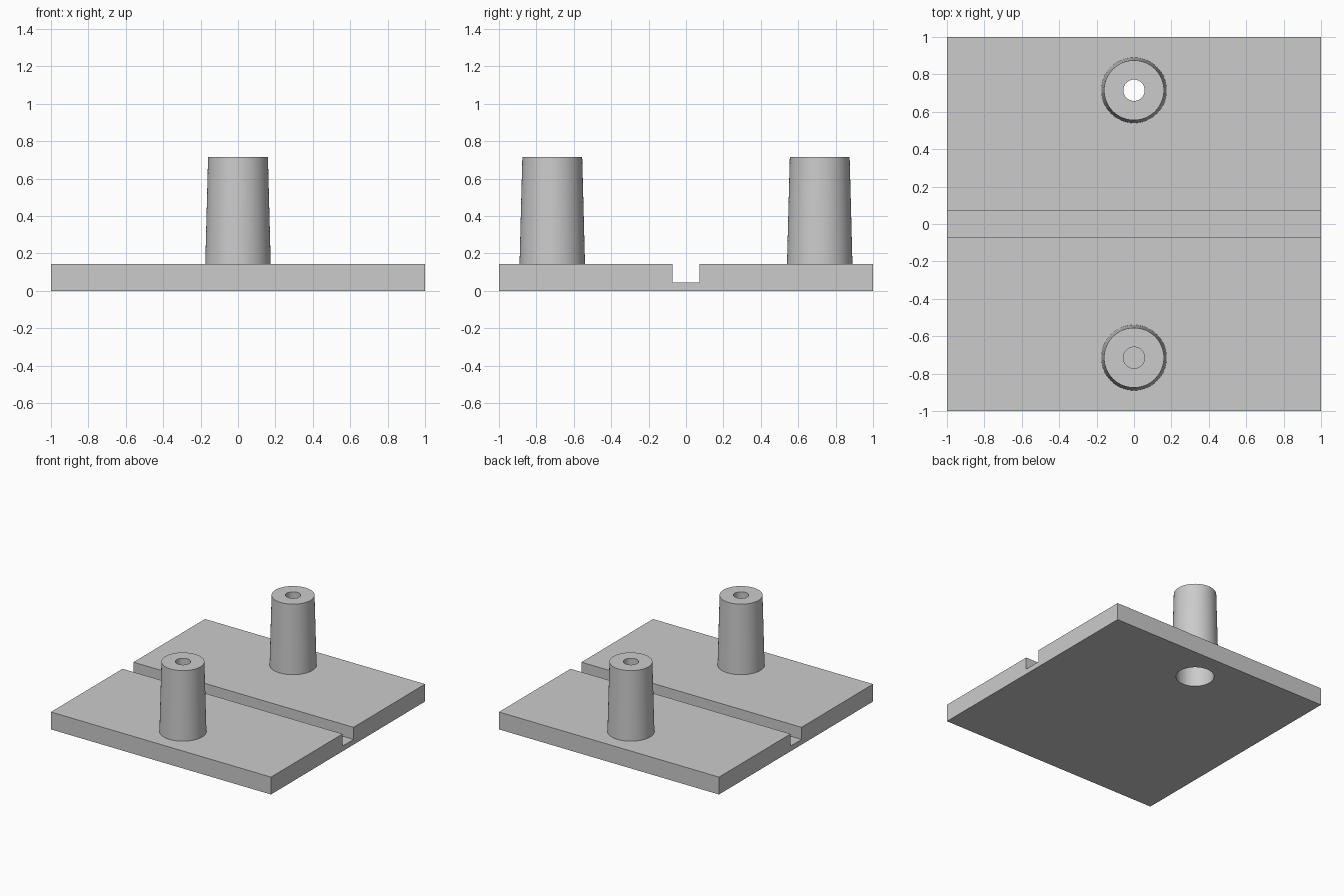
import bpy, bmesh, math
from mathutils import Matrix, Vector

cube = bpy.data.objects.get("Cube")
if cube:
    bpy.data.objects.remove(cube, do_unlink=True)

PLATE_TOP = 0.143
POST_TOP = 0.716
POST_Y = 0.715
BORE = 0.057        # small screw bore
RECESS = 0.143      # wide recess opening under the back post
SEGMENTS = 64

grey = bpy.data.materials.new("plain grey")
grey.use_nodes = True
colour = (0.6, 0.6, 0.6, 1)
grey.diffuse_color = colour
grey.node_tree.nodes["Principled BSDF"].inputs["Base Color"].default_value = colour


def make_object(name, bm):
    bmesh.ops.recalc_face_normals(bm, faces=bm.faces)
    mesh = bpy.data.meshes.new(name)
    bm.to_mesh(mesh)
    bm.free()
    mesh.materials.append(grey)
    obj = bpy.data.objects.new(name, mesh)
    bpy.context.collection.objects.link(obj)
    return obj


def smooth(obj):
    bpy.ops.object.select_all(action='DESELECT')
    obj.select_set(True)
    bpy.context.view_layer.objects.active = obj
    bpy.ops.object.shade_smooth_by_angle(angle=math.radians(30))


def lathe(name, profile, y):
    """Spin a closed (radius, z) profile about a vertical axis."""
    bm = bmesh.new()
    verts = [bm.verts.new((r, 0, z)) for r, z in profile]
    edges = [bm.edges.new(pair) for pair in zip(verts, verts[1:])]
    bmesh.ops.spin(bm, geom=verts + edges, cent=(0, 0, 0), axis=(0, 0, 1),
                   angle=math.tau, steps=SEGMENTS, use_merge=True)
    bmesh.ops.remove_doubles(bm, verts=bm.verts, dist=0.0001)
    obj = make_object(name, bm)
    obj.location.y = y
    smooth(obj)
    return obj


# Base plate: section with a cross groove, extruded along x
section = [(-1, 0), (1, 0), (1, PLATE_TOP), (0.071, PLATE_TOP), (0.071, 0.043),
           (-0.071, 0.043), (-0.071, PLATE_TOP), (-1, PLATE_TOP)]
bm = bmesh.new()
face = bm.faces.new([bm.verts.new((-1, y, z)) for y, z in section])
side = bmesh.ops.extrude_face_region(bm, geom=[face])
bmesh.ops.translate(bm, vec=Vector((2, 0, 0)),
                    verts=[v for v in side["geom"] if isinstance(v, bmesh.types.BMVert)])
plate = make_object("base_plate", bm)

# Recess opening cut through the plate under the back post
bm = bmesh.new()
bmesh.ops.create_cone(bm, cap_ends=True, segments=SEGMENTS, radius1=RECESS,
                      radius2=RECESS, depth=1, matrix=Matrix.Translation((0, POST_Y, 0)))
cutter = make_object("recess_cutter", bm)
cutter.hide_render = True
cut = plate.modifiers.new("recess", 'BOOLEAN')
cut.operation = 'DIFFERENCE'
cut.solver = 'EXACT'
cut.object = cutter
smooth(plate)
bpy.ops.object.modifier_apply(modifier=cut.name)
bpy.data.objects.remove(cutter, do_unlink=True)

# Tapered posts: blind bore in front, through bore with wide recess at the back
outer = [(0.175, PLATE_TOP), (0.16, POST_TOP), (BORE, POST_TOP)]
lathe("front_post", outer + [(BORE, PLATE_TOP)], -POST_Y)
lathe("back_post", outer + [(BORE, 0.57), (RECESS, 0.57), (RECESS, PLATE_TOP)], POST_Y)
